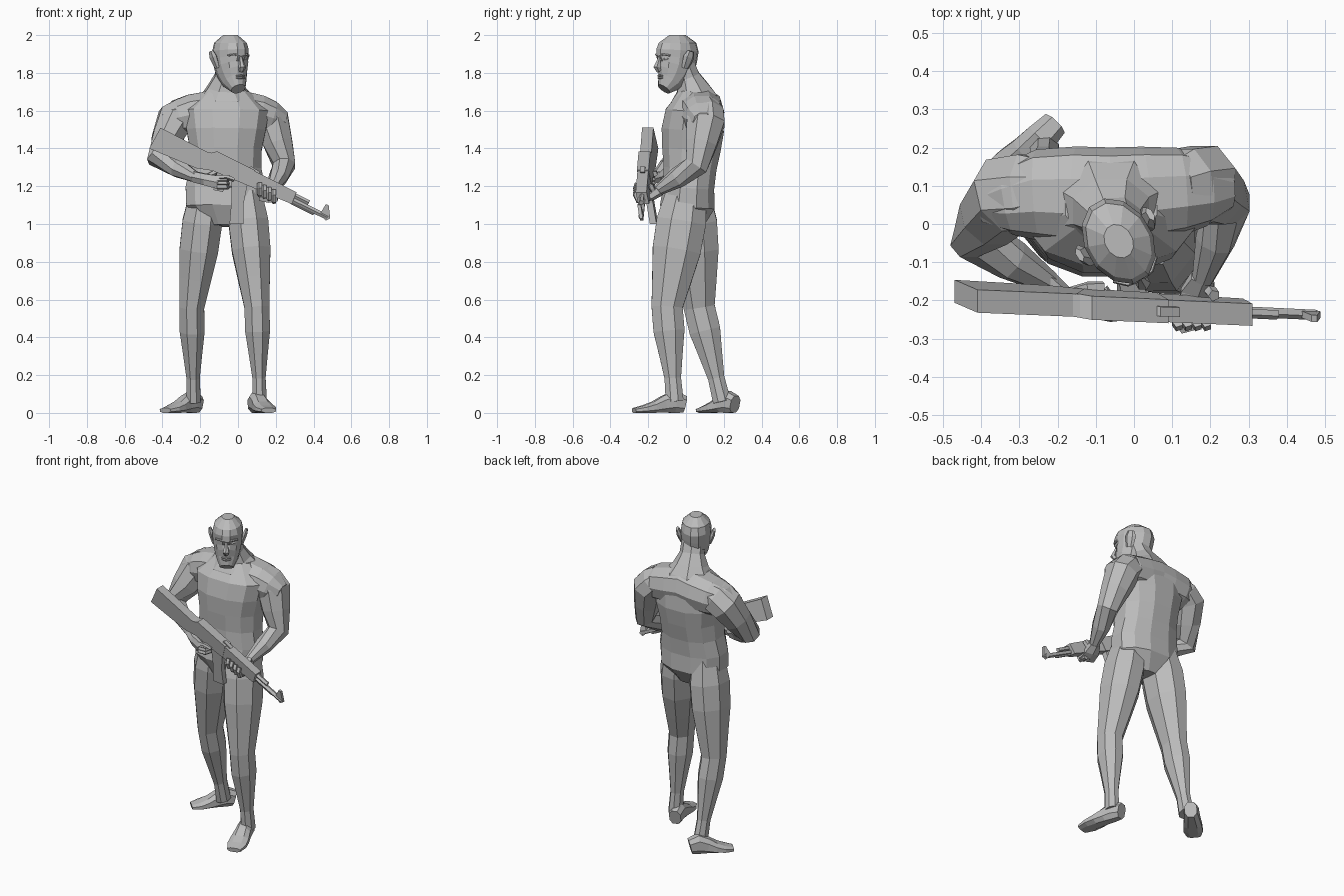
import bpy, bmesh, math
from mathutils import Vector, Matrix

cube = bpy.data.objects.get("Cube")
if cube:
    bpy.data.objects.remove(cube, do_unlink=True)

X, Y, Z = Vector((1, 0, 0)), Vector((0, 1, 0)), Vector((0, 0, 1))

grey = bpy.data.materials.new("plain_grey")
grey.use_nodes = True
grey.diffuse_color = (0.5, 0.5, 0.5, 1)
grey.node_tree.nodes["Principled BSDF"].inputs["Base Color"].default_value = grey.diffuse_color


def finish(name, bm):
    """Turn a bmesh into a flat shaded object."""
    bmesh.ops.recalc_face_normals(bm, faces=bm.faces[:])
    mesh = bpy.data.meshes.new(name)
    bm.to_mesh(mesh)
    bm.free()
    mesh.materials.append(grey)
    obj = bpy.data.objects.new(name, mesh)
    bpy.context.scene.collection.objects.link(obj)
    return obj


def along_joints(joints, fraction):
    """Point at a fraction of the way through a chain of joints."""
    place = fraction * (len(joints) - 1)
    first = min(int(place), len(joints) - 2)
    return Vector(joints[first]).lerp(Vector(joints[first + 1]), place - first)


def limb(name, joints, widths, depth=1.0, sides=8, ref=X, power=1.0):
    """Loft with evenly spread rings; widths lie along ref, depth is a ratio or a list."""
    bm = bmesh.new()
    last = len(widths) - 1
    depths = depth if isinstance(depth, list) else [w * depth for w in widths]
    centres = [along_joints(joints, i / last) for i in range(last + 1)]
    grow = 1 / math.cos(math.pi / sides) ** power
    loops = []
    for i, centre in enumerate(centres):
        tangent = (centres[min(i + 1, last)] - centres[max(i - 1, 0)]).normalized()
        u = (ref - tangent * tangent.dot(ref)).normalized()
        v = tangent.cross(u)
        loop = []
        for k in range(sides):
            angle = math.tau * (k + 0.5) / sides
            c, s = math.cos(angle), math.sin(angle)
            c = math.copysign(abs(c) ** power, c) * grow
            s = math.copysign(abs(s) ** power, s) * grow
            loop.append(bm.verts.new(centre + u * c * widths[i] + v * s * depths[i]))
        loops.append(loop)
    for low, high in zip(loops, loops[1:]):
        for k in range(sides):
            following = (k + 1) % sides
            bm.faces.new((low[k], low[following], high[following], high[k]))
    bm.faces.new(loops[0])
    bm.faces.new(loops[-1])
    return finish(name, bm)


def rod(name, points, radius, ref=X):
    """Thin tube of constant radius."""
    return limb(name, points, [radius] * len(points), sides=5, ref=ref)


def gun_y(x, z):
    """Middle plane of the rifle, which is turned and rolled slightly."""
    return -0.22 - x / 20 - (z - 1.3 + x * 0.47) / 6


def plate(name, outline, width):
    """Side outline (x, z) of a rifle part, given a thickness."""
    bm = bmesh.new()
    face = bm.faces.new([bm.verts.new((x, gun_y(x, z) - width / 2, z)) for x, z in outline])
    new = bmesh.ops.extrude_face_region(bm, geom=[face])["geom"]
    moved = [g for g in new if isinstance(g, bmesh.types.BMVert)]
    bmesh.ops.translate(bm, verts=moved, vec=Y * width)
    return finish(name, bm)


# Torso, shoulders and neck
limb("torso", [(-.07, 0, .99), (-.06, .05, 1.7)],
     [.1, .205, .21, .19, .19, .21, .225, .12],
     [.09, .145, .135, .14, .155, .165, .15, .08], sides=12, power=0.85)
limb("shoulders", [(-.4, .05, 1.55), (-.25, .075, 1.58), (-.06, .07, 1.6),
                   (.12, .085, 1.58), (.25, .09, 1.54)],
     [.05, .09, .105, .112, .118, .112, .1, .085, .05],
     [.05, .09, .115, .125, .125, .12, .11, .09, .05], ref=Z, sides=10, power=0.9)
limb("neck", [(-.06, .05, 1.62), (-.06, .035, 1.72), (-.045, -.01, 1.84)],
     [.16, .14, .1, .07, .067], 0.85)

# Legs: hip, knee and ankle, sharing one muscle profile
leg_widths = [.085, .105, .102, .084, .066, .066, .05, .035, .038]
limb("left_leg", [(.04, 0, 1.16), (.1, -.1, .56), (.115, -.06, .06)], leg_widths, 1.25)
limb("right_leg", [(-.17, .02, 1.16), (-.245, .07, .56), (-.235, .19, .06)], leg_widths, 1.25)


def foot(name, heel, toe):
    """Wedge from heel to toe, resting on the ground."""
    halves = [.045, .058, .045, .03, .02, .013]
    spots = [along_joints((heel, toe), i / (len(halves) - 1)) for i in range(len(halves))]
    spots = [spot + Z * half for spot, half in zip(spots, halves)]
    shoe = limb(name, spots, halves, [.035, .042, .046, .054, .056, .04], ref=Z, power=0.8)
    for vert in shoe.data.vertices:
        vert.co.z = max(vert.co.z, 0)


foot("left_foot", (.085, -.01, 0), (.163, -.275, 0))
foot("right_foot", (-.21, .26, 0), (-.385, .08, 0))

# Arms: collar, shoulder, elbow and wrist, sharing one muscle profile
arm_widths = [.08, .1, .1, .083, .063, .052, .028]
limb("right_arm", [(-.22, .09, 1.61), (-.335, .075, 1.55), (-.42, -.035, 1.35),
                   (-.22, -.155, 1.245)], arm_widths, 0.95, ref=Y)
limb("left_arm", [(.1, .09, 1.62), (.18, .105, 1.54), (.245, .055, 1.31),
                  (.18, -.145, 1.18)], arm_widths, 0.92, ref=Y)

# Right hand around the grip
limb("right_palm", [(-.23, -.15, 1.25), (-.17, -.2, 1.235), (-.1, -.235, 1.22)],
     [.028, .03, .035], [.028, .022, .014], sides=6, ref=Z)
for i in range(3):
    z = 1.235 - i / 50
    rod("right_finger", [(-.11, -.236, z), (-.065, -.236, z), (-.055, -.2, z), (-.08, -.17, z)],
        .011, Z)
rod("right_trigger_finger", [(-.11, -.235, 1.245), (-.06, -.245, 1.25), (-.02, -.24, 1.235)],
    .01, Z)
rod("right_thumb", [(-.17, -.18, 1.25), (-.12, -.165, 1.275), (-.08, -.165, 1.265)], .012, Z)

# Left hand under the handguard
limb("left_palm", [(.18, -.14, 1.18), (.168, -.18, 1.15), (.16, -.24, 1.13)],
     [.03, .045, .05], [.028, .022, .016], sides=6)
for i in range(4):
    knuckle = Vector((.115, -.255, 1.16)) + Vector((.025, 0, -.012)) * i
    rod("left_finger", [knuckle + Vector(step) for step in
                        ((0, .05, -.005), (0, 0, 0), (0, -.012, .03), (0, -.002, .055))], .012)
rod("left_thumb", [(.19, -.165, 1.16), (.205, -.18, 1.19), (.21, -.188, 1.21)], .013)

# Head, shaped facing forward and then turned towards the left
head_widths = [.04, .062, .074, .081, .085, .086, .077, .035]
head_depths = [.035, .07, .092, .108, .113, .116, .103, .045]
head_spots = []
for i, d in enumerate(head_depths):
    height = 1.715 + .285 * i / (len(head_depths) - 1)
    head_spots.append((0, d - .118 if height < 1.9 else 0, height))
head = limb("head", head_spots, head_widths, head_depths, sides=12)
# Eye sockets
for vert in head.data.vertices:
    if abs(vert.co.z - 1.876) < .015 and vert.co.y < -.07 and abs(vert.co.x) > .01:
        vert.co.y += .012
face = [head]
face.append(limb("nose", [(0, -.108, 1.885), (0, -.126, 1.83), (0, -.112, 1.81)],
                 [.008, .011, .018, .014, .012], sides=6))
for name, z in (("upper_lip", 1.785), ("lower_lip", 1.773)):
    face.append(limb(name, [(-.025, -.103, z), (0, -.113, z), (.025, -.103, z)],
                     [.003, .006, .003], 1.5, sides=6, ref=Z))
for name, s in (("left", 1), ("right", -1)):
    face.append(limb(name + "_ear", [(s * .08, 0, 1.825), (s * .107, .02, 1.915)],
                     [.008, .011, .013, .008], 2.2, sides=6))
    face.append(limb(name + "_brow", [(s * .01, -.113, 1.892), (s * .035, -.109, 1.897),
                                      (s * .064, -.083, 1.892)], [.006, .006, .005],
                     sides=6, ref=Z))
    face.append(limb(name + "_eye", [(s * .02, -.1, 1.873), (s * .05, -.085, 1.873)],
                     [.004, .008, .004], sides=6, ref=Z))
turn = Matrix.Translation((-.04, -.045, 0)) @ Matrix.Rotation(math.radians(30), 4, "Z")
for part in face:
    part.data.transform(turn)

# Rifle held across the body
plate("rifle_stock", [(-.41, 1.51), (-.47, 1.4), (-.22, 1.295), (-.12, 1.28),
                      (-.1, 1.37), (-.16, 1.38)], .06)
plate("rifle_receiver", [(-.15, 1.375), (-.11, 1.385), (.09, 1.285), (.06, 1.2),
                         (-.13, 1.28)], .062)
plate("rifle_handguard", [(.08, 1.285), (.31, 1.168), (.285, 1.105), (.06, 1.2)], .058)
plate("rifle_grip", [(-.11, 1.28), (-.05, 1.25), (-.08, 1.17), (-.13, 1.18)], .035)
plate("rifle_magazine", [(-.035, 1.25), (.05, 1.21), (.03, 1.11), (.03, 1),
                         (-.045, 1), (-.035, 1.12)], .035)
plate("rifle_front_sight", [(.435, 1.055), (.465, 1.105), (.48, 1.1), (.488, 1.03),
                            (.465, 1.018)], .018)
plate("rifle_rear_sight", [(.06, 1.3), (.07, 1.305), (.12, 1.275), (.1, 1.265)], .025)


def gun_rod(name, outline, radius):
    """Thin rifle tube lying in the rifle's middle plane."""
    rod(name, [(x, gun_y(x, z), z) for x, z in outline], radius, Y)


gun_rod("rifle_barrel", [(.28, 1.13), (.475, 1.035)], .012)
gun_rod("rifle_gas_tube", [(.29, 1.155), (.375, 1.113)], .011)
gun_rod("rifle_cleaning_rod", [(.28, 1.112), (.4, 1.052)], .005)
gun_rod("rifle_trigger_guard", [(-.07, 1.25), (-.06, 1.205), (-.03, 1.195), (-.02, 1.23)], .005)
